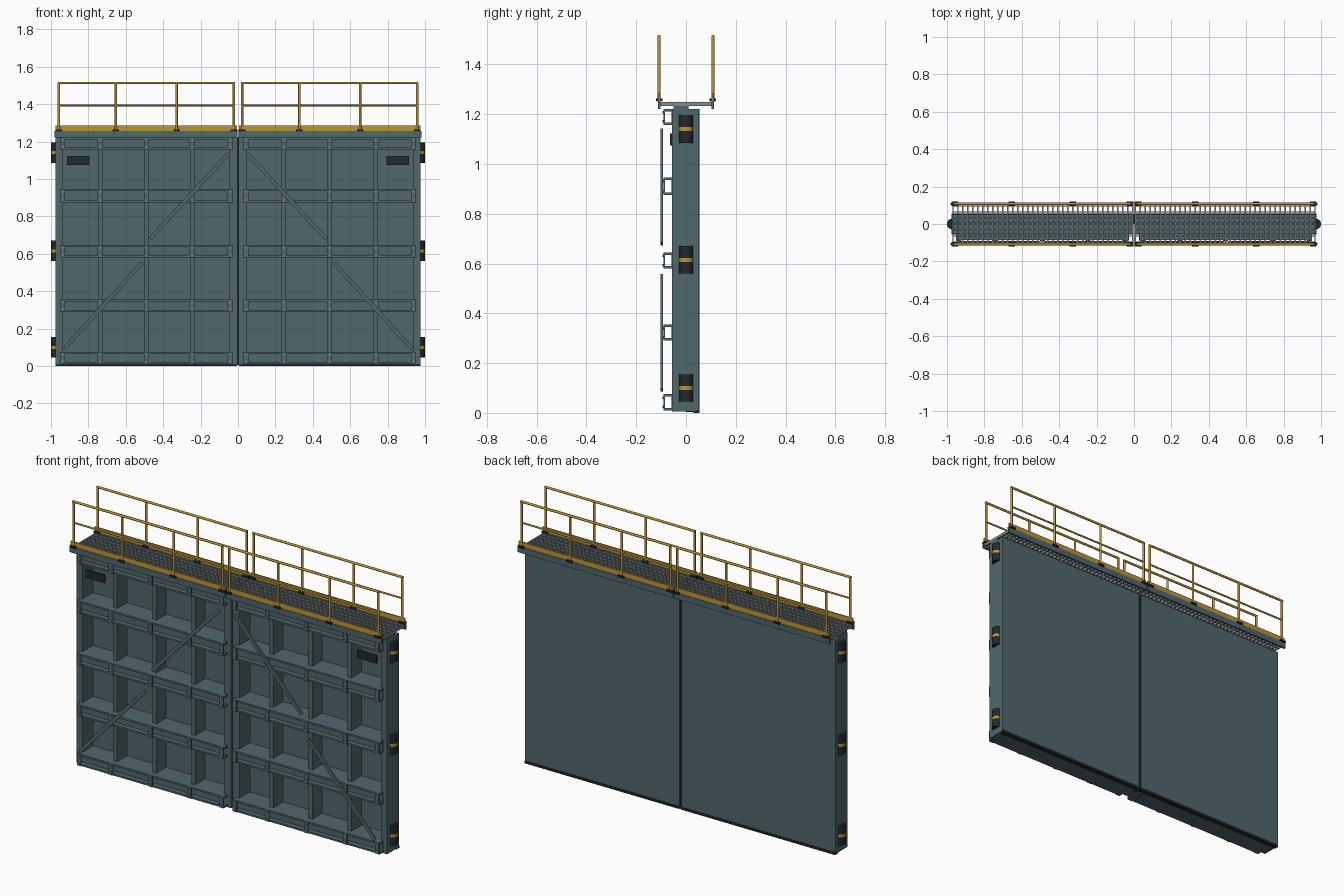
import bpy, bmesh, math
from mathutils import Matrix, Vector

cube = bpy.data.objects.get("Cube")
if cube:
    bpy.data.objects.remove(cube, do_unlink=True)


def material(name, rgb):
    m = bpy.data.materials.new(name)
    m.use_nodes = True
    m.diffuse_color = (*rgb, 1)
    m.node_tree.nodes["Principled BSDF"].inputs["Base Color"].default_value = (*rgb, 1)
    return m


TEAL = material("painted steel", (0.08, 0.135, 0.152))
GOLD = material("safety yellow", (0.51, 0.30, 0.035))
DARK = material("dark rubber", (0.016, 0.021, 0.022))
GREY = material("galvanised steel", (0.24, 0.27, 0.28))


def box(bm, x0, x1, y0, y1, z0, z1):
    size = Matrix.Diagonal((x1 - x0, y1 - y0, z1 - z0, 1))
    mid = Matrix.Translation(((x0 + x1) / 2, (y0 + y1) / 2, (z0 + z1) / 2))
    bmesh.ops.create_cube(bm, size=1, matrix=mid @ size)


def rod(bm, a, b, r, sides=12):
    a, b = Vector(a), Vector(b)
    d = b - a
    m = Matrix.Translation((a + b) / 2) @ d.to_track_quat("Z", "Y").to_matrix().to_4x4()
    bmesh.ops.create_cone(bm, cap_ends=True, segments=sides, radius1=r, radius2=r,
                          depth=d.length, matrix=m)


def part(name, bm, mat, mirror="X", smooth=False):
    mesh = bpy.data.meshes.new(name)
    bm.to_mesh(mesh)
    bm.free()
    mesh.materials.append(mat)
    ob = bpy.data.objects.new(name, mesh)
    bpy.context.collection.objects.link(ob)
    if mirror:
        mod = ob.modifiers.new("Mirror", "MIRROR")
        mod.use_axis = ["X" in mirror, "Y" in mirror, False]
        mod.use_mirror_merge = False
    if smooth:
        bpy.ops.object.select_all(action="DESELECT")
        ob.select_set(True)
        bpy.context.view_layer.objects.active = ob
        bpy.ops.object.shade_smooth_by_angle(angle=math.radians(40))
    return ob


TOP = 1.222
FRONT, BACK = -0.056, 0.052
beams = [(0.01, 0.075), (0.29, 0.355), (0.58, 0.645), (0.875, 0.945), (1.157, TOP)]
ribs = [0.245, 0.49, 0.737]

# Skin plate and end posts of each leaf
bm = bmesh.new()
box(bm, 0.005, 0.976, 0.038, BACK, 0.012, TOP)
part("skin_plate", bm, TEAL)

bm = bmesh.new()
box(bm, 0.938, 0.976, FRONT, 0.038, 0.005, TOP)
part("heel_post", bm, TEAL)

bm = bmesh.new()
box(bm, 0.004, 0.048, FRONT, 0.038, 0.005, TOP)
part("mitre_post", bm, TEAL)

# Vertical ribs
bm = bmesh.new()
for x in ribs:
    box(bm, x - 0.012, x + 0.012, -0.05, 0.038, 0.012, TOP)
part("vertical_ribs", bm, TEAL)

# Horizontal channel beams: two flanges and a recessed web
bm = bmesh.new()
for z0, z1 in beams:
    for z in (z0, z1 - 0.01):
        box(bm, 0.028, 0.953, -0.086, 0.038, z, z + 0.01)
    box(bm, 0.03, 0.95, -0.058, -0.048, z0 + 0.01, z1 - 0.01)
part("horizontal_beams", bm, TEAL)

# Splice plates with bolts where beams cross uprights
plates, bolts = bmesh.new(), bmesh.new()
for z0, z1 in beams:
    for x in [0.042, *ribs, 0.938]:
        box(plates, x - 0.013, x + 0.013, -0.09, -0.084, z0, z1)
        for z in (z0 + 0.014, z1 - 0.014):
            rod(bolts, (x, -0.088, z), (x, -0.095, z), 0.005, 6)
part("splice_plates", plates, TEAL)
part("splice_bolts", bolts, GREY)

# Diagonal braces
bm = bmesh.new()
for x0, z0, x1, z1 in [(0.05, 1.135, 0.47, 0.68), (0.512, 0.552, 0.93, 0.092)]:
    a, b = Vector((x0, -0.097, z0)), Vector((x1, -0.097, z1))
    d = b - a
    m = (Matrix.Translation((a + b) / 2) @ Matrix.Rotation(math.atan2(-d.z, d.x), 4, "Y")
         @ Matrix.Diagonal((d.length, 0.01, 0.02, 1)))
    bmesh.ops.create_cube(bm, size=1, matrix=m)
part("diagonal_braces", bm, TEAL)

# Blank dark plates in the upper outer corners
bm = bmesh.new()
box(bm, 0.793, 0.915, -0.064, -0.056, 1.075, 1.122)
part("marker_plate", bm, DARK)

# Rubber seals
bm = bmesh.new()
box(bm, -0.007, 0.007, 0.0, 0.054, 0.004, TOP)
part("mitre_seal", bm, DARK, mirror=None)
bm = bmesh.new()
box(bm, 0.005, 0.976, 0.03, 0.055, 0, 0.014)
part("sill_seal", bm, DARK)

# Hinge barrels with yellow bands
barrel, band = bmesh.new(), bmesh.new()
for z in (0.1, 0.615, 1.14):
    rod(barrel, (0.971, 0, z - 0.055), (0.971, 0, z + 0.055), 0.028, 24)
    rod(band, (0.971, 0, z - 0.008), (0.971, 0, z + 0.008), 0.029, 24)
part("hinge_barrels", barrel, DARK, smooth=True)
part("hinge_bands", band, GOLD, smooth=True)

# Walkway: bearers, edge beams and open grating
bm = bmesh.new()
box(bm, 0.005, 0.976, -0.05, 0.01, TOP, 1.234)
part("deck_bearer", bm, TEAL)

bm = bmesh.new()
box(bm, 0.004, 0.98, -0.113, -0.102, 1.222, 1.256)
part("deck_edge_beams", bm, TEAL, mirror="XY")

bm = bmesh.new()
for i in range(37):
    x = 0.007 + i * 0.0267
    box(bm, x - 0.0035, x + 0.0035, -0.102, 0.102, 1.234, 1.25)
for i in range(7):
    y = -0.096 + i * 0.032
    box(bm, 0.004, 0.971, y - 0.002, y + 0.002, 1.237, 1.251)
part("deck_grating", bm, GREY)

# Toe boards
bm = bmesh.new()
box(bm, 0.006, 0.976, -0.11, -0.104, 1.256, 1.285)
part("toe_boards", bm, GOLD, mirror="XY")

# Guard rails on both sides of the walkway
rails, feet = bmesh.new(), bmesh.new()
Y = -0.108
posts = [0.022, 0.328, 0.653, 0.958]
for x in posts:
    rod(rails, (x, Y, 1.25), (x, Y, 1.513), 0.0065)
    box(feet, x - 0.018, x + 0.018, Y - 0.013, Y + 0.013, 1.253, 1.263)
for z, r in ((1.513, 0.0065), (1.393, 0.005)):
    rod(rails, (posts[0] - 0.005, Y, z), (posts[-1] + 0.005, Y, z), r)
part("guard_rails", rails, GOLD, mirror="XY", smooth=True)
part("rail_feet", feet, DARK, mirror="XY")
